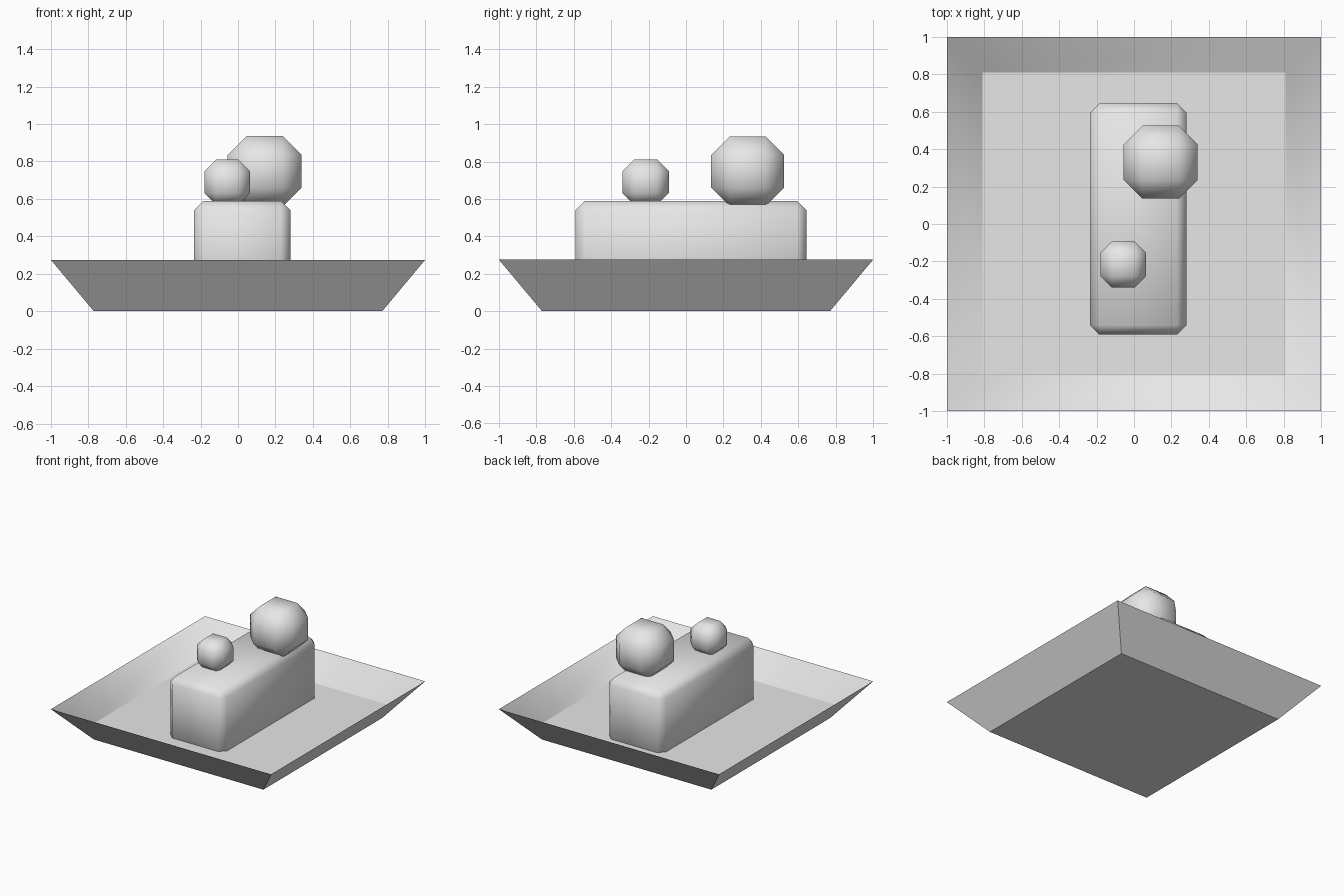
import bpy
import bmesh
from mathutils import Vector

cube = bpy.data.objects.get("Cube")
if cube:
    bpy.data.objects.remove(cube, do_unlink=True)

# Single plain colour
GREY = (0.8, 0.8, 0.8, 1.0)
grey = bpy.data.materials.new("light_grey")
grey.use_nodes = True
grey.diffuse_color = GREY
grey.node_tree.nodes["Principled BSDF"].inputs["Base Color"].default_value = GREY


def add_object(name, bm):
    bmesh.ops.recalc_face_normals(bm, faces=bm.faces)
    mesh = bpy.data.meshes.new(name)
    bm.to_mesh(mesh)
    bm.free()
    mesh.materials.append(grey)
    obj = bpy.data.objects.new(name, mesh)
    bpy.context.collection.objects.link(obj)
    return obj


def chamfered_block(name, low, high, cut):
    """Box between two corners, every edge cut once, softly shaded."""
    low, high = Vector(low), Vector(high)
    bm = bmesh.new()
    bmesh.ops.create_cube(bm, size=1)
    bmesh.ops.scale(bm, vec=high - low, verts=bm.verts)
    bmesh.ops.translate(bm, vec=(low + high) / 2, verts=bm.verts)
    bmesh.ops.bevel(bm, geom=bm.edges[:], offset=cut, offset_type='OFFSET',
                    segments=1, affect='EDGES')
    for face in bm.faces:
        face.smooth = True
    return add_object(name, bm)


def square_ring(bm, half, z):
    return [bm.verts.new((x * half, y * half, z))
            for x, y in ((-1, -1), (1, -1), (1, 1), (-1, 1))]


# Tray: sloping outside, knife-edge rim, sloping inside, flat floor
bm = bmesh.new()
rings = [square_ring(bm, half, z)
         for half, z in ((0.77, 0), (1, 0.275), (0.81, 0.1))]
bm.faces.new(rings[0])
bm.faces.new(rings[-1])
for level, (a, b) in enumerate(zip(rings, rings[1:])):
    for i in range(4):
        j = (i + 1) % 4
        wall = bm.faces.new((a[i], a[j], b[j], b[i]))
        wall.smooth = level == 1
# Inner walls blend into each other; all other edges stay crisp
for edge in bm.edges:
    edge.smooth = all(face.smooth for face in edge.link_faces)
add_object("tray", bm)

# Long block on the tray floor, its lower chamfer sunk into the tray
chamfered_block("long_block", (-0.235, -0.59, 0.04), (0.28, 0.645, 0.59), 0.05)

# Two rounded knobs on the block
chamfered_block("large_knob", (-0.055, 0.135, 0.56), (0.34, 0.525, 0.935), 0.1)
chamfered_block("small_knob", (-0.18, -0.34, 0.57), (0.065, -0.092, 0.81), 0.062)
